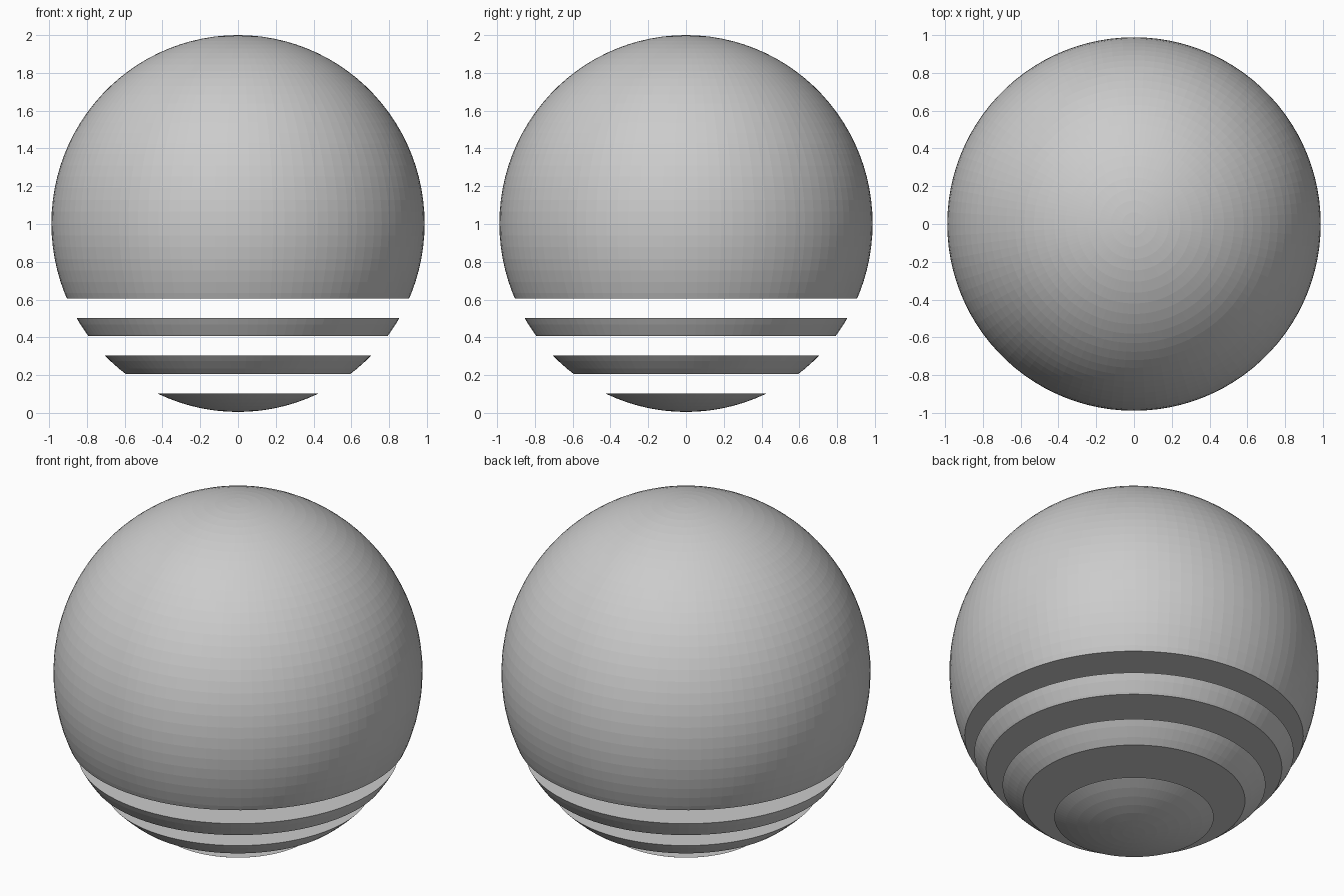
import bpy, bmesh
from mathutils import Matrix

if "Cube" in bpy.data.objects:
    bpy.data.objects.remove(bpy.data.objects["Cube"])

CENTRE_Z = 1.0025
RADIUS_XY, RADIUS_Z = 0.988, 0.9975


def sphere_slice(name, low=None, high=None):
    """Solid slice of the ball between two heights, with flat capped cuts."""
    bm = bmesh.new()
    m = Matrix.Translation((0, 0, CENTRE_Z)) @ Matrix.Diagonal((RADIUS_XY, RADIUS_XY, RADIUS_Z, 1))
    bmesh.ops.create_uvsphere(bm, u_segments=100, v_segments=50, radius=1, matrix=m)
    for z, normal in ((low, -1), (high, 1)):
        if z is None:
            continue
        geom = bm.verts[:] + bm.edges[:] + bm.faces[:]
        cut = bmesh.ops.bisect_plane(bm, geom=geom, dist=1e-5, plane_co=(0, 0, z),
                                     plane_no=(0, 0, normal), clear_outer=True)
        rim = [e for e in cut["geom_cut"] if isinstance(e, bmesh.types.BMEdge)]
        bmesh.ops.contextual_create(bm, geom=rim)
    bmesh.ops.recalc_face_normals(bm, faces=bm.faces[:])
    mesh = bpy.data.meshes.new(name)
    bm.to_mesh(mesh)
    bm.free()
    obj = bpy.data.objects.new(name, mesh)
    bpy.context.collection.objects.link(obj)
    return obj


# Large upper ball, two floating bands and the bottom cap
sphere_slice("upper_ball", low=0.606)
sphere_slice("upper_band", low=0.406, high=0.503)
sphere_slice("lower_band", low=0.206, high=0.303)
sphere_slice("bottom_cap", high=0.103)
